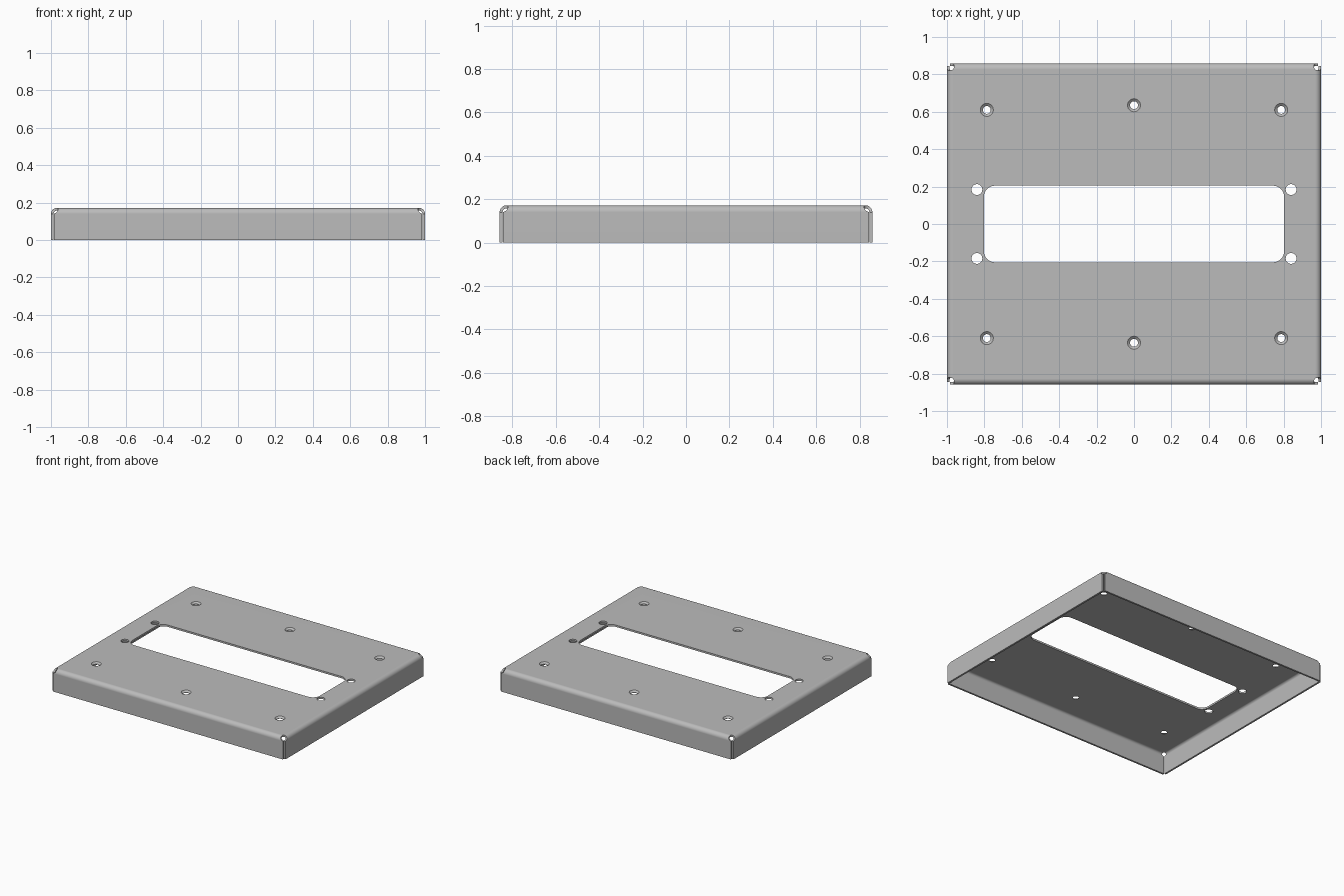
import bpy, bmesh
from math import sin, cos, pi, sqrt

if "Cube" in bpy.data.objects:
    bpy.data.objects.remove(bpy.data.objects["Cube"])

HX, HY, H = 1.0, 0.859, 0.172      # half sizes and height
T, R = 0.014, 0.032                # sheet thickness, outer bend radius
GAP = 0.0155                       # relief hole centre beyond plate corner
STEPS = 12


def new_object(name, bm):
    bmesh.ops.remove_doubles(bm, verts=bm.verts, dist=1e-5)
    bmesh.ops.recalc_face_normals(bm, faces=bm.faces)
    mesh = bpy.data.meshes.new(name)
    bm.to_mesh(mesh)
    bm.free()
    ob = bpy.data.objects.new(name, mesh)
    bpy.context.collection.objects.link(ob)
    return ob


def loft(bm, rings, start=True, end=True):
    rows = [[bm.verts.new(p) for p in ring] for ring in rings]
    for a, b in zip(rows, rows[1:]):
        for i in range(len(a)):
            j = (i + 1) % len(a)
            bm.faces.new((a[i], a[j], b[j], b[i]))
    if start:
        bm.faces.new(rows[0])
    if end:
        bm.faces.new(rows[-1])


# bent edge: quarter-round bend, round corner relief and straight flange
def flange(bm, hu, hd, place):
    full = hu - T - 0.001
    centre = hu - R + GAP
    relief = GAP * sqrt(2)
    rings = []
    for i in range(STEPS + 2):
        a = min(i, STEPS) / STEPS * pi / 2
        q = relief ** 2 - (a * (R - T / 2) - GAP) ** 2
        w = min(full, centre - sqrt(q)) if q > 0 else full
        do, di = hd - R + R * sin(a), hd - R + (R - T) * sin(a)
        zo, zi = H - R + R * cos(a), H - R + (R - T) * cos(a)
        if i > STEPS:
            w, zo, zi = full, 0, 0
        rings.append([place(-w, do, zo), place(w, do, zo),
                      place(w, di, zi), place(-w, di, zi)])
    loft(bm, rings, start=False)


# folded sheet: flat plate plus four flanges
bm = bmesh.new()
px, py = HX - R, HY - R
for z in (H, H - T):
    bm.faces.new([bm.verts.new((x * px, y * py, z))
                  for x, y in ((-1, -1), (1, -1), (1, 1), (-1, 1))])
for s in (-1, 1):
    flange(bm, HX, HY, lambda u, d, z: (u, s * d, z))
    flange(bm, HY, HX, lambda u, d, z: (s * d, u, z))
cover = new_object("cover_plate", bm)

# dark grey sheet metal
steel = bpy.data.materials.new("dark_steel")
steel.diffuse_color = (0.5, 0.5, 0.5, 1)
steel.use_nodes = True
steel.node_tree.nodes["Principled BSDF"].inputs["Base Color"].default_value = steel.diffuse_color
cover.data.materials.append(steel)


# hole cutters
def circle(x, y, r, z, n=32):
    return [(x + r * cos(2 * pi * i / n), y + r * sin(2 * pi * i / n), z)
            for i in range(n)]


def rounded_rect(hx, hy, r, z, n=10):
    pts = []
    for k, (sx, sy) in enumerate(((1, 1), (-1, 1), (-1, -1), (1, -1))):
        for i in range(n + 1):
            a = (k + i / n) * pi / 2
            pts.append((sx * (hx - r) + r * cos(a), sy * (hy - r) + r * sin(a), z))
    return pts


LOW, HIGH = H - T - 0.02, H + 0.02
bm = bmesh.new()
loft(bm, [rounded_rect(0.803, 0.205, 0.06, z) for z in (LOW, HIGH)])
for s in (-1, 1):
    # plain holes beside the window
    for x in (-0.84, 0.84):
        loft(bm, [circle(x, s * 0.184, 0.029, z) for z in (LOW, HIGH)])
    # countersunk screw holes
    for x, y in ((-0.787, 0.61), (0, 0.635), (0.787, 0.61)):
        loft(bm, [circle(x, s * y, r, z) for r, z in
                  ((0.021, LOW), (0.021, H - T + 0.002), (0.035, H), (0.035, HIGH))])
cutter = new_object("hole_cutter", bm)
cutter.data.materials.append(steel)
cutter.hide_render = True

mod = cover.modifiers.new("holes", 'BOOLEAN')
mod.operation = 'DIFFERENCE'
mod.solver = 'EXACT'
mod.object = cutter
bpy.context.view_layer.objects.active = cover
bpy.ops.object.select_all(action='DESELECT')
cover.select_set(True)
bpy.ops.object.modifier_apply(modifier=mod.name)
bpy.data.objects.remove(cutter)

# smooth bends and holes, flat plates
bpy.ops.object.shade_smooth_by_angle(angle=pi / 6)
wn = cover.modifiers.new("flat_normals", 'WEIGHTED_NORMAL')
wn.keep_sharp = True
